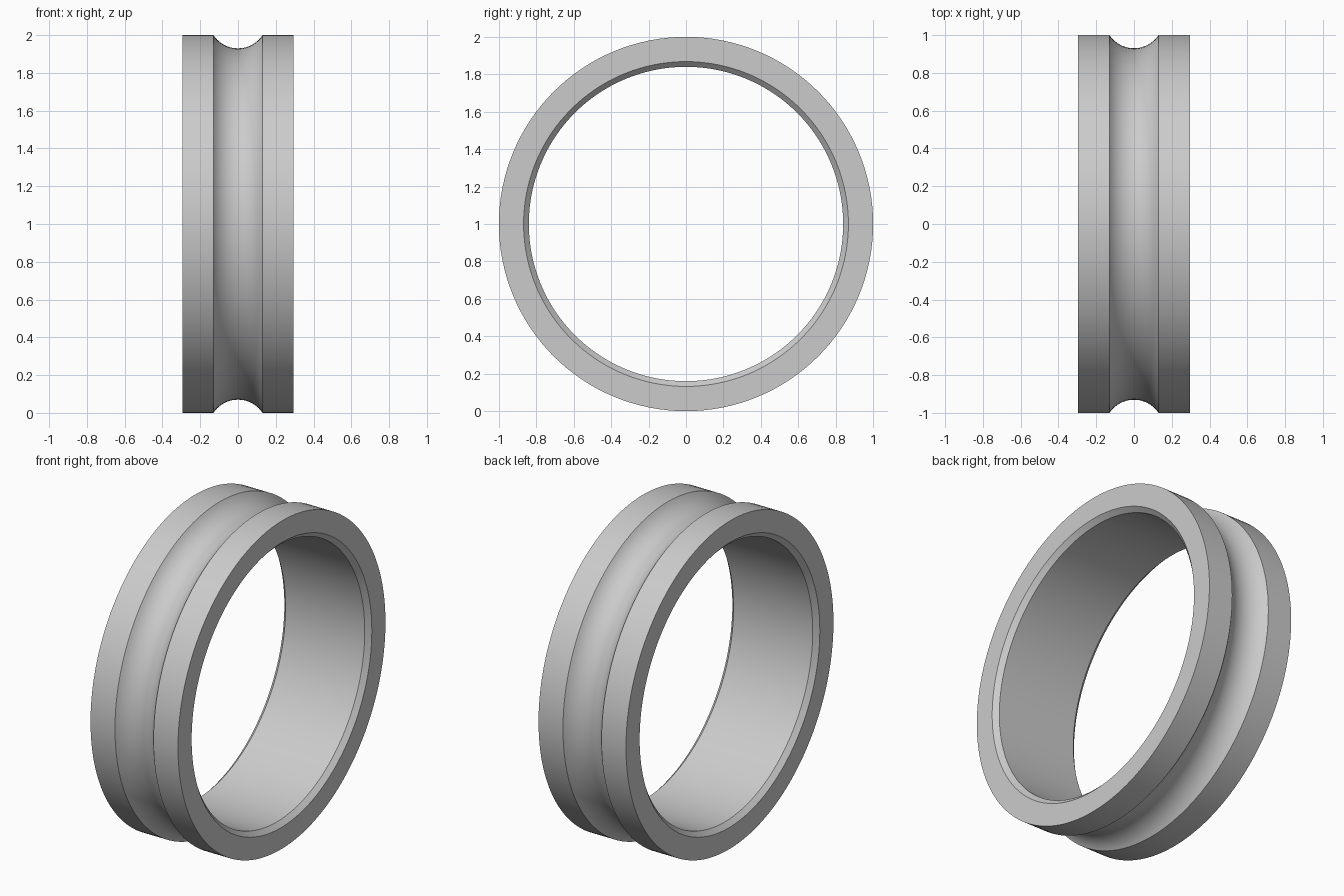
import bpy, bmesh, math
from mathutils import Matrix

cube = bpy.data.objects.get("Cube")
if cube:
    bpy.data.objects.remove(cube, do_unlink=True)

SEGMENTS = 128
ARC_STEPS = 20
HALF_WIDTH, OUTER, BORE = 0.295, 1.0, 0.84
CHAMFER = 0.028
GROOVE_HALF, GROOVE_DEPTH = 0.13, 0.07

# Plain grey metal
grey = bpy.data.materials.new("grey_metal")
grey.use_nodes = True
colour = (0.6, 0.6, 0.6, 1)
grey.diffuse_color = colour
grey.node_tree.nodes["Principled BSDF"].inputs["Base Color"].default_value = colour

# Cross-section as (x, radius): chamfered bore, flat rims, round groove
arc_radius = (GROOVE_HALF ** 2 + GROOVE_DEPTH ** 2) / (2 * GROOVE_DEPTH)
arc_centre = OUTER - GROOVE_DEPTH + arc_radius
half_angle = math.asin(GROOVE_HALF / arc_radius)
angles = [half_angle * (2 * i / ARC_STEPS - 1) for i in range(ARC_STEPS + 1)]
groove = [(arc_radius * math.sin(a), arc_centre - arc_radius * math.cos(a))
          for a in angles]
left_side = [(HALF_WIDTH, OUTER), (HALF_WIDTH, BORE + CHAMFER),
             (HALF_WIDTH - CHAMFER, BORE)]
right_side = [(-x, r) for x, r in reversed(left_side)]
profile = groove + left_side + right_side

# Sweep the cross-section around the x axis
bm = bmesh.new()
verts = [bm.verts.new((x, 0, r)) for x, r in profile]
edges = [bm.edges.new((verts[i - 1], verts[i])) for i in range(len(verts))]
bmesh.ops.spin(bm, geom=verts + edges, cent=(0, 0, 0), axis=(1, 0, 0),
               angle=math.tau, steps=SEGMENTS, use_merge=True)
bmesh.ops.remove_doubles(bm, verts=bm.verts, dist=0.0001)
bmesh.ops.recalc_face_normals(bm, faces=bm.faces)
bmesh.ops.transform(bm, matrix=Matrix.Translation((0, 0, OUTER)), verts=bm.verts)

mesh = bpy.data.meshes.new("grooved_ring")
bm.to_mesh(mesh)
bm.free()
mesh.materials.append(grey)
ring = bpy.data.objects.new("grooved_ring", mesh)
bpy.context.collection.objects.link(ring)

# Smooth surfaces with crisp rims
bpy.ops.object.select_all(action="DESELECT")
ring.select_set(True)
bpy.context.view_layer.objects.active = ring
bpy.ops.object.shade_smooth_by_angle(angle=math.radians(30))
